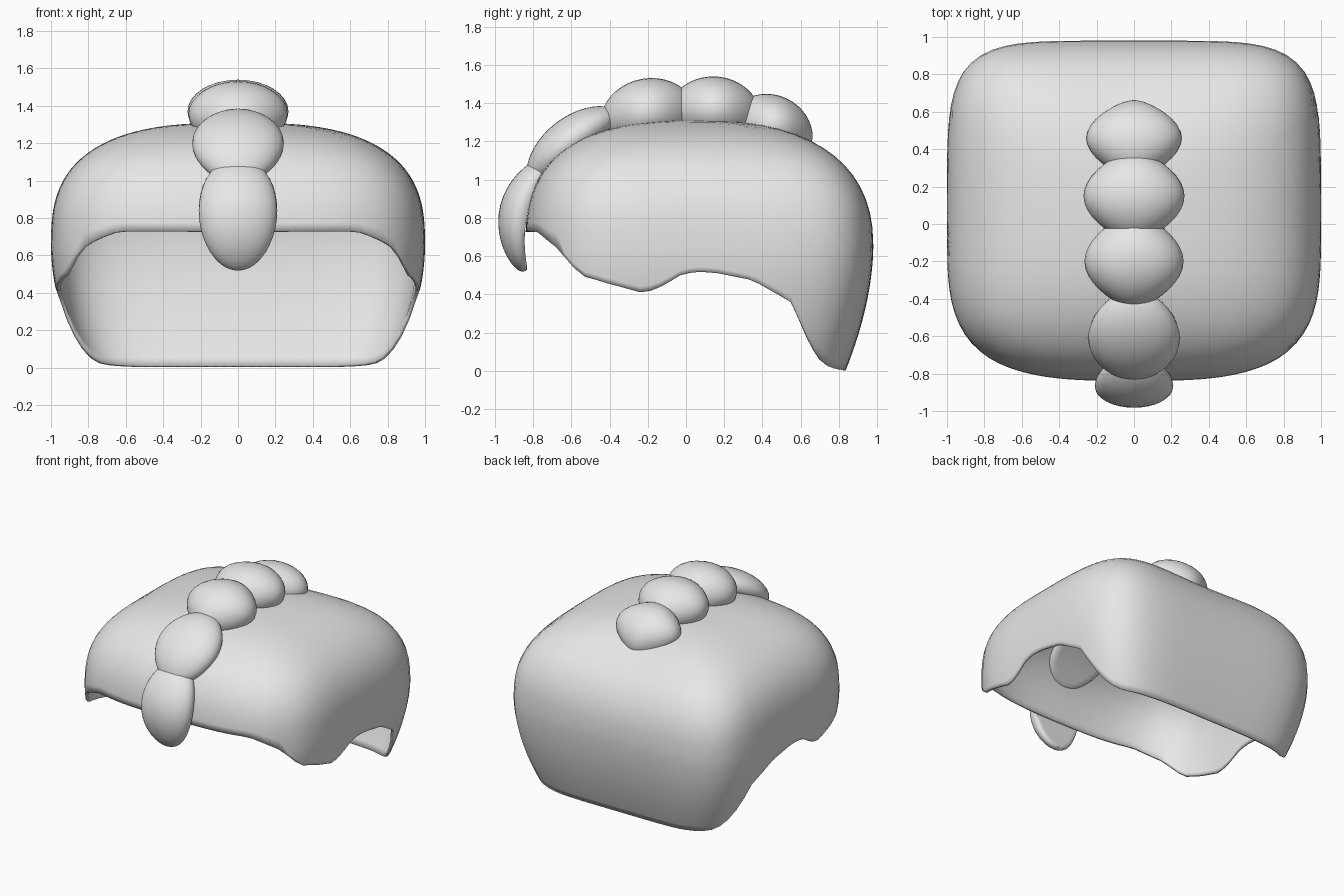
import bpy, bmesh, math
from math import sin, cos, pi, radians

cube = bpy.data.objects.get("Cube")
if cube:
    bpy.data.objects.remove(cube, do_unlink=True)

grey = bpy.data.materials.new("light_grey")
grey.use_nodes = True
grey.diffuse_color = (0.8, 0.8, 0.8, 1)
grey.node_tree.nodes["Principled BSDF"].inputs["Base Color"].default_value = (0.8, 0.8, 0.8, 1)

# Height of the lower rim from front to back
RIM = [(-0.775, 0.73), (-0.745, 0.705), (-0.69, 0.66), (-0.55, 0.5), (-0.4, 0.455),
       (-0.23, 0.41), (-0.15, 0.43), (-0.03, 0.5), (0.05, 0.52), (0.15, 0.515),
       (0.35, 0.475), (0.55, 0.36), (0.65, 0.14), (0.7, 0.06), (0.75, 0.02), (0.82, 0.005)]
ROWS, COLUMNS = 30, 112


def rim_height(y):
    if y <= RIM[0][0]:
        return RIM[0][1]
    for (y0, z0), (y1, z1) in zip(RIM, RIM[1:]):
        if y <= y1:
            return z0 + (z1 - z0) * (y - y0) / (y1 - y0)
    return RIM[-1][1]


def shell_point(t, angle):
    """Dome for t up to 1, then a wall that tucks inward down to t = 2."""
    c, s = cos(angle), sin(angle)
    if t <= 1:
        # The back slopes more gently than the front and sides
        k = 2 / (2.78 - (0.45 if s > 0 else 0.1) * s * s)
        r = max(sin(t * pi / 2), 0) ** k
        z = 0.65 + 0.66 * max(cos(t * pi / 2), 0) ** k
    else:
        z = 0.65 * (2 - t)
        r = 1 - 0.16 * (t - 1) ** 1.8
    n = 2.5 + (1.8 + s) * min(1, r / 0.85)
    f = r / (abs(c) ** n + abs(s) ** n) ** (1 / n)
    return c * f, 0.07 + 0.91 * s * f, z


def rim_parameter(angle):
    t = 0.5
    while t < 2:
        x, y, z = shell_point(t, angle)
        if z <= rim_height(y):
            break
        t += 0.004
    return min(t, 2)


# Rounded square shell, open below
bm = bmesh.new()
pole = bm.verts.new(shell_point(0, 0))
columns = []
for j in range(COLUMNS):
    angle = 2 * pi * j / COLUMNS
    end = rim_parameter(angle)
    columns.append([bm.verts.new(shell_point(end * i / ROWS, angle))
                    for i in range(1, ROWS + 1)])
for j, a in enumerate(columns):
    b = columns[(j + 1) % COLUMNS]
    bm.faces.new((pole, a[0], b[0]))
    for i in range(ROWS - 1):
        bm.faces.new((a[i], a[i + 1], b[i + 1], b[i]))
mesh = bpy.data.meshes.new("hair_shell")
bm.to_mesh(mesh)
bm.free()
shell = bpy.data.objects.new("hair_shell", mesh)
bpy.context.collection.objects.link(shell)
mesh.materials.append(grey)
thickness = shell.modifiers.new("thickness", "SOLIDIFY")
thickness.thickness = 0.02
thickness.offset = -1
bpy.ops.object.select_all(action="DESELECT")
shell.select_set(True)
bpy.context.view_layer.objects.active = shell
bpy.ops.object.shade_smooth_by_angle(angle=radians(50))


# Crest of overlapping tufts, flat underneath, curling towards the shell
def tuft(name, y, z, half_width, depth, half_length, tilt, bend, sharp, under):
    bpy.ops.mesh.primitive_uv_sphere_add(segments=32, ring_count=20, location=(0, y, z),
                                         rotation=(radians(tilt - 90), 0, 0))
    ob = bpy.context.object
    ob.name = name
    for v in ob.data.vertices:
        s = v.co.z
        v.co.x *= half_width * (1 - sharp * s * s)
        v.co.y = min(v.co.y * depth, under) + bend * s * s
        v.co.z *= half_length
    ob.data.materials.append(grey)
    bpy.ops.object.shade_smooth_by_angle(angle=radians(50))


tuft("forehead_tuft", -0.865, 0.84, 0.21, 0.11, 0.31, 76, 0.08, 0, 0.04)
tuft("front_tuft", -0.61, 1.2, 0.245, 0.12, 0.29, 38, 0.03, 0.1, 0.06)
tuft("middle_tuft", -0.2, 1.355, 0.265, 0.175, 0.25, 10, 0.02, 0.3, 0.09)
tuft("crown_tuft", 0.15, 1.37, 0.27, 0.17, 0.24, -4, 0.02, 0.3, 0.1)
tuft("rear_tuft", 0.46, 1.285, 0.255, 0.155, 0.22, -25, 0.02, 0.4, 0.08)
